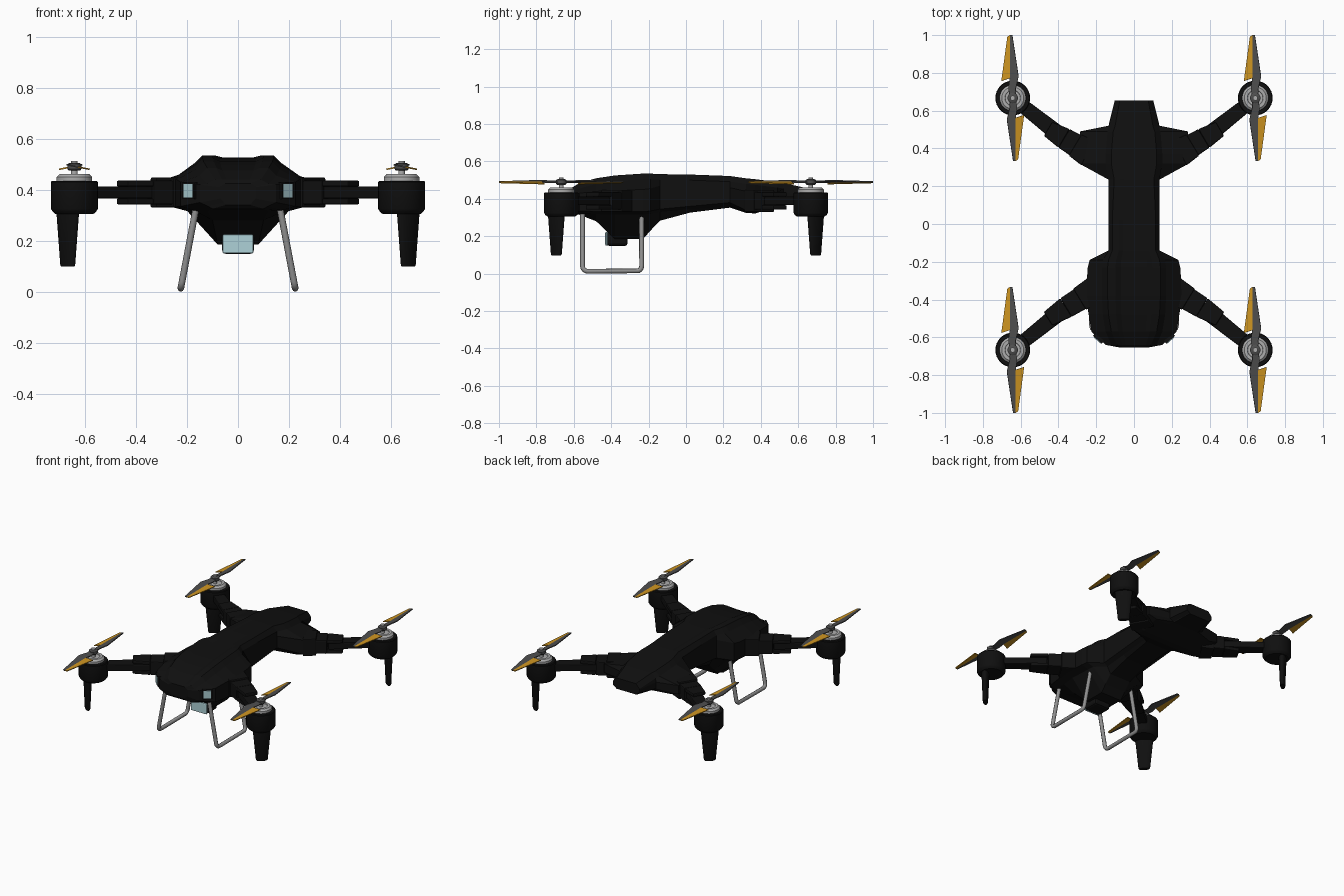
import bpy, bmesh, math
from mathutils import Matrix, Vector

if "Cube" in bpy.data.objects:
    bpy.data.objects.remove(bpy.data.objects["Cube"])


def material(name, r, g, b):
    m = bpy.data.materials.new(name)
    m.diffuse_color = (r, g, b, 1)
    m.use_nodes = True
    m.node_tree.nodes["Principled BSDF"].inputs["Base Color"].default_value = m.diffuse_color
    return m


BLACK = material("matte black", 0.005, 0.005, 0.005)
SILVER = material("motor silver", 0.42, 0.42, 0.42)
STEEL = material("leg grey", 0.28, 0.28, 0.28)
DARK = material("blade grey", 0.075, 0.075, 0.075)
ORANGE = material("blade orange", 0.62, 0.30, 0.015)
GLASS = material("pale blue glass", 0.42, 0.64, 0.68)


def add(name, bm, *mats, smooth=False, bevel=0.0):
    bmesh.ops.recalc_face_normals(bm, faces=bm.faces)
    me = bpy.data.meshes.new(name)
    bm.to_mesh(me)
    bm.free()
    for m in mats:
        me.materials.append(m)
    ob = bpy.data.objects.new(name, me)
    bpy.context.collection.objects.link(ob)
    if smooth:
        me.polygons.foreach_set("use_smooth", [True] * len(me.polygons))
        me.set_sharp_from_angle(angle=math.radians(35))
    if bevel:
        mod = ob.modifiers.new("Bevel", 'BEVEL')
        mod.width = bevel
        mod.segments = 2
    return ob


def loft(name, rings, mat, **kw):
    bm = bmesh.new()
    vs = [[bm.verts.new(p) for p in r] for r in rings]
    n = len(vs[0])
    for a, b in zip(vs, vs[1:]):
        for i in range(n):
            bm.faces.new((a[i], a[(i + 1) % n], b[(i + 1) % n], b[i]))
    bm.faces.new(vs[0])
    bm.faces.new(vs[-1])
    return add(name, bm, mat, **kw)


def lathe(name, x, y, profile, mat, n=32):
    """Stack of (radius, z) circles."""
    rings = [[(x + r * math.cos(2 * math.pi * i / n), y + r * math.sin(2 * math.pi * i / n), z)
              for i in range(n)] for r, z in profile]
    return loft(name, rings, mat, smooth=True)


def box(name, c, size, mat, rot=0.0, bevel=0.0):
    bm = bmesh.new()
    bmesh.ops.create_cube(bm, size=1, matrix=Matrix.Translation(c) @ Matrix.Rotation(rot, 4, 'Z')
                          @ Matrix.Diagonal((*size, 1)))
    return add(name, bm, mat, bevel=bevel)


def beam(name, p, q, w0, w1, z0, z1, mat, bevel=0.006):
    """Flat tapered bar from p to q in plan."""
    p, q = Vector(p), Vector(q)
    d = (q - p).normalized()
    s = Vector((-d.y, d.x))
    plan = [p + s * w0 / 2, p - s * w0 / 2, q - s * w1 / 2, q + s * w1 / 2]
    return loft(name, [[(v.x, v.y, z) for v in plan] for z in (z0, z1)], mat, bevel=bevel)


# Hull: y, belly half width, belly z, side half width, side low z, side high z, roof half width, roof z, groove
SECTIONS = [
    (-0.655, 0.05, 0.34, 0.07, 0.35, 0.41, 0.05, 0.425, 0.0),
    (-0.64, 0.10, 0.325, 0.15, 0.335, 0.42, 0.09, 0.44, 0.0),
    (-0.57, 0.12, 0.315, 0.225, 0.32, 0.43, 0.12, 0.485, 0.01),
    (-0.48, 0.10, 0.28, 0.24, 0.318, 0.44, 0.135, 0.51, 0.013),
    (-0.38, 0.08, 0.185, 0.255, 0.316, 0.445, 0.14, 0.525, 0.013),
    (-0.23, 0.08, 0.185, 0.245, 0.316, 0.45, 0.14, 0.535, 0.013),
    (-0.19, 0.08, 0.23, 0.235, 0.32, 0.455, 0.135, 0.535, 0.012),
    (-0.14, 0.08, 0.283, 0.135, 0.33, 0.47, 0.115, 0.532, 0.006),
    (0.02, 0.08, 0.326, 0.135, 0.345, 0.47, 0.115, 0.53, 0.004),
    (0.235, 0.09, 0.353, 0.135, 0.365, 0.46, 0.105, 0.522, 0.0),
    (0.32, 0.13, 0.325, 0.29, 0.325, 0.44, 0.12, 0.51, 0.0),
    (0.37, 0.13, 0.322, 0.29, 0.325, 0.44, 0.12, 0.505, 0.0),
    (0.49, 0.12, 0.36, 0.285, 0.36, 0.435, 0.11, 0.49, 0.0),
    (0.52, 0.10, 0.365, 0.135, 0.37, 0.43, 0.10, 0.485, 0.0),
    (0.655, 0.08, 0.38, 0.102, 0.385, 0.42, 0.075, 0.455, 0.0),
]
rings = []
for y, wb, zb, wl, zl, zu, wt, zt, g in SECTIONS:
    half = [(wb, zb), (wl * 0.78, zl), (wl, zl + 0.015), (wl, zu),
            (min(wt + 0.03, wl), max(zt - 0.03, zu + 0.003)), (wt, zt), (wt * 0.7, zt), (wt * 0.5, zt - g)]
    rings.append([(x, y, z) for x, z in half] + [(-x, y, z) for x, z in reversed(half)])
loft("hull", rings, BLACK)

# Camera under the nose
box("camera_body", (0, -0.368, 0.187), (0.125, 0.112, 0.078), BLACK, bevel=0.015)
box("camera_mount", (0, -0.345, 0.22), (0.09, 0.06, 0.05), BLACK)
box("camera_lens", (0, -0.425, 0.187), (0.122, 0.014, 0.074), GLASS, bevel=0.006)

for sx, side in ((1, "right"), (-1, "left")):
    # Front sensor windows
    box(f"sensor_frame_{side}", (sx * 0.188, -0.605, 0.396), (0.062, 0.02, 0.066), BLACK, rot=sx * 0.75)
    box(f"sensor_window_{side}", (sx * 0.192, -0.612, 0.396), (0.046, 0.012, 0.052), GLASS, rot=sx * 0.75)

    # Landing leg: one bent tube
    path = [(-0.553, 0.32), (-0.553, 0.04)]
    for cy, a0 in ((-0.526, 180), (-0.264, 270)):
        path += [(cy + 0.027 * math.cos(math.radians(a0 + t)), 0.04 + 0.027 * math.sin(math.radians(a0 + t)))
                 for t in (22, 45, 68, 90)]
    path.append((-0.237, 0.31))
    cu = bpy.data.curves.new("leg_path", 'CURVE')
    cu.dimensions = '3D'
    cu.bevel_depth = 0.013
    cu.bevel_resolution = 2
    cu.use_fill_caps = True
    sp = cu.splines.new('POLY')
    sp.points.add(len(path) - 1)
    for pt, (y, z) in zip(sp.points, path):
        pt.co = (sx * (0.227 - 0.19 * z), y, z, 1)
    tube = bpy.data.objects.new("leg_path", cu)
    bpy.context.collection.objects.link(tube)
    bpy.context.view_layer.update()
    me = bpy.data.meshes.new_from_object(tube.evaluated_get(bpy.context.evaluated_depsgraph_get()))
    bpy.data.objects.remove(tube)
    me.materials.clear()
    me.materials.append(STEEL)
    bpy.context.collection.objects.link(bpy.data.objects.new(f"landing_leg_{side}", me))

    for sy, end in ((1, "rear"), (-1, "front")):
        tag = f"{end}_{side}"
        mx, my = sx * 0.642, sy * 0.667
        root, mid, tip = ((0.24, 0.375), (0.37, 0.453), (0.455, 0.503)) if sy > 0 else \
                         ((0.20, 0.345), (0.36, 0.442), (0.455, 0.502))
        root, mid, tip = [(sx * a, sy * b) for a, b in (root, mid, tip)]
        # Folding arm: collar, root block, fork plates, thin bar
        collar = (root[0] * 0.45 + mid[0] * 0.55, root[1] * 0.45 + mid[1] * 0.55)
        beam(f"arm_collar_{tag}", root, collar, 0.15, 0.13, 0.33, 0.448, BLACK)
        beam(f"arm_root_{tag}", root, mid, 0.13, 0.115, 0.342, 0.436, BLACK)
        beam(f"arm_fork_top_{tag}", mid, tip, 0.115, 0.085, 0.412, 0.436, BLACK)
        beam(f"arm_fork_bottom_{tag}", mid, tip, 0.115, 0.085, 0.342, 0.366, BLACK)
        beam(f"arm_bar_{tag}", mid, (mx, my), 0.09, 0.07, 0.366, 0.412, BLACK)

        # Motor pod and bell
        lathe(f"motor_pod_{tag}", mx, my, [(0.075, 0.305), (0.086, 0.315), (0.092, 0.325), (0.092, 0.43),
                                           (0.088, 0.435)], BLACK)
        lathe(f"motor_bell_{tag}", mx, my, [(0.07, 0.43), (0.07, 0.45), (0.058, 0.461), (0.042, 0.461),
                                            (0.04, 0.456), (0.02, 0.456)], SILVER)
        lathe(f"motor_shaft_{tag}", mx, my, [(0.013, 0.45), (0.013, 0.513)], SILVER, 16)
        lathe(f"rotor_hub_{tag}", mx, my, [(0.022, 0.475), (0.028, 0.482), (0.028, 0.5), (0.02, 0.505)], DARK, 20)

        # Foot: flattened tapering oval on the outer side of the pod
        foot = []
        for z, a, b in ((0.098, 0.034, 0.014), (0.105, 0.038, 0.017), (0.33, 0.06, 0.026)):
            ring = []
            for i in range(24):
                t = 2 * math.pi * i / 24
                u, v = a * math.cos(t), 0.037 + b * math.sin(t)
                ring.append((mx + sx * 0.7071 * (v + u), my + sy * 0.7071 * (v - u), z))
            foot.append(ring)
        loft(f"foot_{tag}", foot, BLACK, smooth=True)

        # Two pitched blades, the trailing half orange
        bm = bmesh.new()
        plan_dark = [(-0.018, 0.0), (0.018, 0.0), (0.016, 0.05), (0.031, 0.115), (-0.002, 0.333),
                     (-0.015, 0.333), (-0.015, 0.105), (-0.022, 0.06)]
        plan_orange = [(-0.015, 0.105), (-0.015, 0.333), (-0.028, 0.325), (-0.06, 0.09)]
        for turn in (1, -1):
            for k, plan in enumerate((plan_dark, plan_orange)):
                f = bm.faces.new([bm.verts.new((mx + turn * x, my + turn * y, 0.492 + 0.2 * x)) for x, y in plan])
                f.material_index = k
        blades = add(f"rotor_blades_{tag}", bm, DARK, ORANGE)
        solid = blades.modifiers.new("Thickness", 'SOLIDIFY')
        solid.thickness = 0.006
        solid.offset = 0
